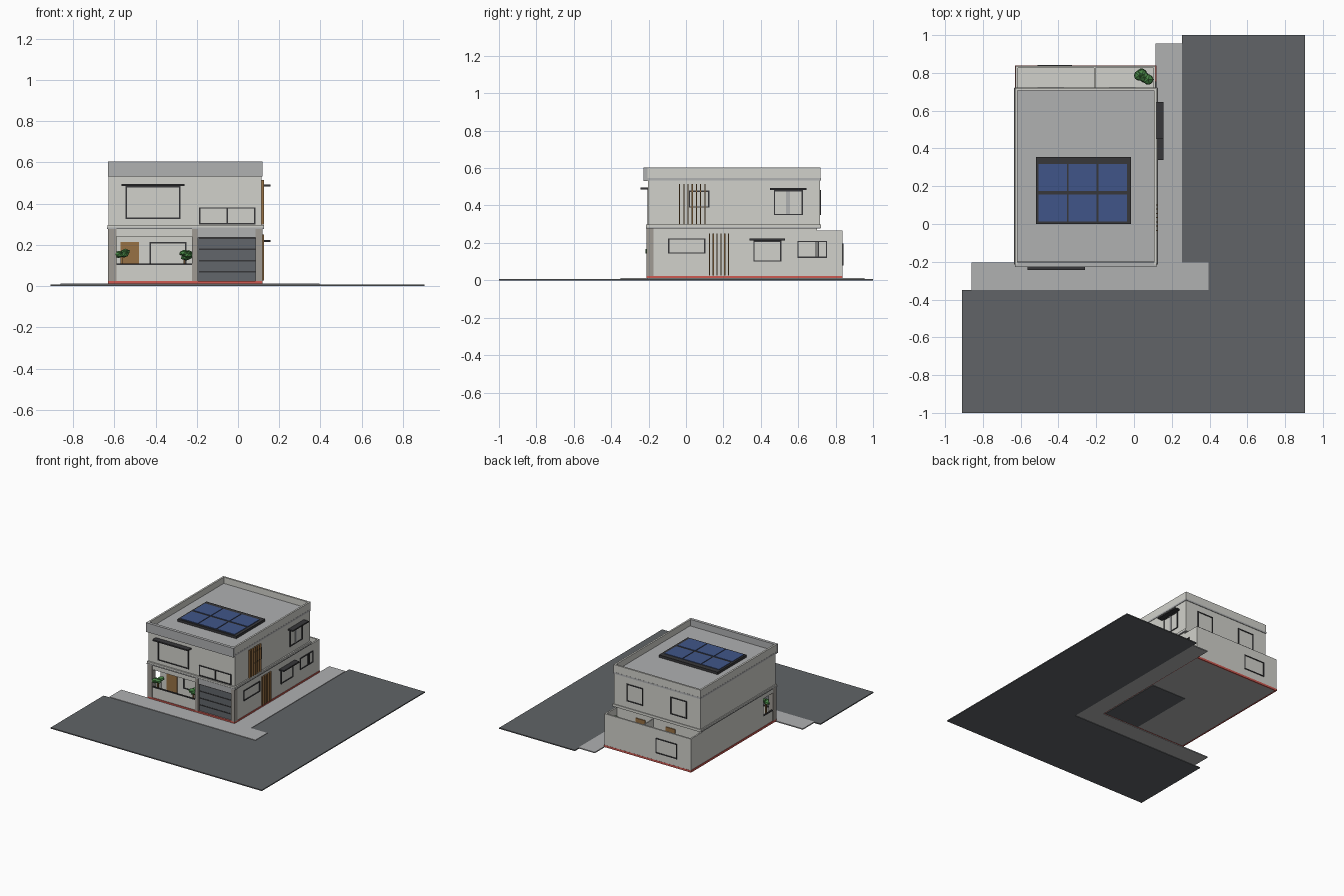
import bpy, bmesh, random
from mathutils import Matrix, Vector

if "Cube" in bpy.data.objects:
    bpy.data.objects.remove(bpy.data.objects["Cube"], do_unlink=True)
random.seed(4)


def material(name, r, g, b):
    m = bpy.data.materials.new(name)
    m.use_nodes = True
    lin = [(c / 255) ** 2.2 for c in (r, g, b)] + [1]
    m.diffuse_color = lin
    m.node_tree.nodes["Principled BSDF"].inputs["Base Color"].default_value = lin
    return m


wall = material("warm white plaster", 208, 208, 202)
concrete = material("grey concrete", 174, 175, 176)
asphalt = material("asphalt", 97, 100, 103)
dark = material("dark metal", 58, 58, 60)
wood = material("wood", 150, 112, 70)
leaf = material("leaf green", 72, 130, 70)
blue = material("solar blue", 66, 86, 135)
red = material("red plinth", 205, 90, 82)
shutter = material("garage grey", 98, 102, 106)
stone = material("stone pillar", 158, 153, 146)


def finish(name, mat, bm):
    mesh = bpy.data.meshes.new(name)
    bm.to_mesh(mesh)
    bm.free()
    mesh.materials.append(mat)
    ob = bpy.data.objects.new(name, mesh)
    bpy.context.collection.objects.link(ob)
    return ob


def boxes(name, mat, *spans):
    """One object made of boxes given as (x0, x1, y0, y1, z0, z1)."""
    bm = bmesh.new()
    for x0, x1, y0, y1, z0, z1 in spans:
        mid = Vector((x0 + x1, y0 + y1, z0 + z1)) / 2
        size = Matrix.Diagonal((abs(x1 - x0), abs(y1 - y0), z1 - z0, 1))
        bmesh.ops.create_cube(bm, size=1, matrix=Matrix.Translation(mid) @ size)
    return finish(name, mat, bm)


def slab_shape(name, mat, outline, z0, z1):
    bm = bmesh.new()
    face = bm.faces.new([bm.verts.new((x, y, z0)) for x, y in outline])
    top = bmesh.ops.extrude_face_region(bm, geom=[face])["geom"]
    verts = [v for v in top if isinstance(v, bmesh.types.BMVert)]
    bmesh.ops.translate(bm, verts=verts, vec=(0, 0, z1 - z0))
    bmesh.ops.recalc_face_normals(bm, faces=bm.faces)
    return finish(name, mat, bm)


def on_side(side, pos, u0, u1, z0, z1, depth):
    """Box span lying on a wall plane and standing out by depth."""
    if side == "right":
        return (pos - 0.002, pos + depth, u0, u1, z0, z1)
    out = -1 if side == "front" else 1
    return (u0, u1, pos - out * 0.002, pos + out * depth, z0, z1)


def window(name, side, pos, u0, u1, z0, z1, mullions=(), awning=False):
    t = 0.007
    bars = [(u0, u1, z0, z0 + t), (u0, u1, z1 - t, z1),
            (u0, u0 + t, z0 + t, z1 - t), (u1 - t, u1, z0 + t, z1 - t)]
    bars += [(m - t / 2, m + t / 2, z0 + t, z1 - t) for m in mullions]
    boxes(name + "_frame", dark, *[on_side(side, pos, *b, 0.005) for b in bars])
    if awning:
        boxes(name + "_awning", dark,
              on_side(side, pos, u0 - 0.02, u1 + 0.02, z1, z1 + 0.01, 0.042))


def plant(name, x, y, z0, z1, r, flat):
    bm = bmesh.new()
    for i in range(7):
        off = Vector([random.uniform(-0.5, 0.5) * r for _ in range(3)])
        off.z *= flat
        mat = Matrix.Translation(Vector((x, y, z1)) + off) @ Matrix.Diagonal((1, 1, flat, 1))
        bmesh.ops.create_icosphere(bm, subdivisions=1, radius=r * 0.62, matrix=mat)
    finish(name + "_leaves", leaf, bm)
    boxes(name + "_trunk", wood, (x - 0.004, x + 0.004, y - 0.004, y + 0.004, z0, z1))


# Ground: street corner and pavement
slab_shape("street", asphalt, [(-0.91, -1), (0.905, -1), (0.905, 1), (0.255, 1),
                               (0.255, -0.35), (-0.91, -0.35)], 0, 0.008)
slab_shape("pavement", concrete, [(-0.86, -0.35), (0.395, -0.35), (0.395, -0.205), (0.255, -0.205),
                                  (0.255, 0.955), (0.115, 0.955), (0.115, -0.205), (-0.86, -0.205)],
           0.004, 0.012)

# Plinth and floors
L, R, F, B = -0.63, 0.115, -0.21, 0.838
boxes("plinth", red, (L, R + 0.003, F, F + 0.01, 0.008, 0.024), (L, R + 0.003, B - 0.01, B, 0.008, 0.024),
      (L, L + 0.01, F, B, 0.008, 0.024), (R - 0.007, R + 0.003, F, B, 0.008, 0.024))
boxes("ground_floor", concrete, (L + 0.01, R - 0.007, F + 0.01, B - 0.01, 0.01, 0.022))
boxes("garage_floor", asphalt, (-0.2, 0.1, F + 0.012, 0.33, 0.007, 0.012))

# Lower storey: living block, garage block and yard walls
boxes("lower_walls", wall, (L + 0.003, -0.2, -0.055, 0.7, 0.02, 0.28), (-0.2, R, -0.19, 0.7, 0.02, 0.28))
boxes("yard_walls", wall, (L + 0.003, R, B - 0.013, B - 0.001, 0.022, 0.267),
      (L + 0.003, L + 0.015, 0.7, B - 0.013, 0.022, 0.267),
      (R - 0.012, R, 0.7, B - 0.013, 0.022, 0.267),
      (-0.213, -0.205, 0.7, B - 0.013, 0.022, 0.262))
boxes("yard_floor", wall, (L + 0.015, R - 0.012, 0.7, B - 0.013, 0.02, 0.03))
boxes("yard_doors", wood, (-0.14, -0.06, 0.699, 0.706, 0.03, 0.23), (-0.4, -0.32, 0.699, 0.706, 0.03, 0.23))
boxes("porch_beams", wall, (-0.59, -0.22, -0.205, -0.185, 0.24, 0.28),
      (L + 0.003, L + 0.02, -0.17, -0.055, 0.24, 0.28))
boxes("garage_beam", concrete, (-0.197, 0.085, -0.208, -0.18, 0.235, 0.28))
boxes("pillars", stone, (L, -0.59, F, -0.17, 0.024, 0.28), (-0.222, -0.195, F, -0.17, 0.024, 0.28),
      (0.085, R + 0.003, F, -0.175, 0.024, 0.28))

# Porch parapet, rail, door and plants
boxes("porch_parapet", wall, (-0.59, -0.222, -0.205, -0.197, 0.024, 0.102),
      (L + 0.004, L + 0.012, -0.17, -0.055, 0.024, 0.102))
boxes("porch_rail", dark, (-0.59, -0.222, -0.207, -0.195, 0.102, 0.109),
      (L + 0.002, L + 0.014, -0.17, -0.055, 0.102, 0.109))
boxes("front_door", wood, (-0.57, -0.48, -0.061, -0.05, 0.024, 0.213))
window("porch_window", "front", -0.055, -0.43, -0.25, 0.08, 0.213)
plant("left_plant", -0.565, -0.175, 0.022, 0.158, 0.042, 0.6)
plant("right_plant", -0.26, -0.175, 0.022, 0.148, 0.044, 0.6)
plant("yard_tree", 0.05, 0.78, 0.03, 0.215, 0.05, 0.8)

# Garage door with dark joints
boxes("garage_door", shutter, (-0.195, 0.085, -0.197, -0.188, 0.024, 0.235))
boxes("garage_joints", dark, *[(-0.19, 0.085, -0.2, -0.196, z, z + 0.007) for z in (0.067, 0.12, 0.174, 0.228)])

# Slab ledge and upper storey
boxes("floor_ledge", wall, (L - 0.003, R + 0.01, -0.213, 0.722, 0.28, 0.297))
boxes("ledge_stripe", concrete, (L - 0.005, R + 0.012, -0.215, 0.72, 0.276, 0.284))
boxes("upper_walls", wall, (L + 0.003, R, -0.202, 0.717, 0.297, 0.545))
boxes("roof", concrete, (L + 0.01, R - 0.01, -0.2, 0.71, 0.545, 0.555))
boxes("parapet", wall, (L, L + 0.014, -0.215, 0.72, 0.545, 0.603), (R - 0.01, R + 0.003, -0.215, 0.72, 0.545, 0.603),
      (L + 0.014, R - 0.01, 0.706, 0.72, 0.545, 0.603))
boxes("parapet_stripe", concrete, (L - 0.001, R + 0.004, -0.21, 0.721, 0.533, 0.546))
boxes("front_fascia", concrete, (L - 0.001, R + 0.004, -0.228, -0.205, 0.532, 0.603))

# Windows
window("front_bedroom", "front", -0.202, -0.545, -0.28, 0.325, 0.485, awning=True)
window("front_wide", "front", -0.202, -0.19, 0.085, 0.299, 0.382, [-0.052])
window("side_stair", "right", R, 0.015, 0.125, 0.388, 0.48)
window("side_bedroom", "right", R, 0.47, 0.625, 0.348, 0.483, awning=True)
window("side_garage", "right", R, -0.096, 0.103, 0.142, 0.224)
window("side_kitchen", "right", R, 0.36, 0.51, 0.1, 0.213, awning=True)
window("side_yard", "right", R, 0.595, 0.755, 0.12, 0.211, [0.695, 0.707])
boxes("side_bedroom_blind", concrete, on_side("right", R, 0.535, 0.555, 0.355, 0.476, 0.003))
for name, x in (("back_left", -0.133), ("back_right", -0.51)):
    window(name, "back", 0.717, x, x + 0.14, 0.348, 0.483)
window("back_yard", "back", B - 0.001, -0.51, -0.327, 0.08, 0.197)

# Wooden fins on the right wall
boxes("upper_fins", wood, *[on_side("right", R, y, y + 0.006, 0.299, 0.515, 0.012)
                            for y in [-0.037 + 0.0225 * i for i in range(7)]])
boxes("lower_fins", wood, *[on_side("right", R, y, y + 0.006, 0.026, 0.25, 0.012)
                            for y in [0.122 + 0.0205 * i for i in range(6)]])

# Solar array: dark tray with two rows of three panels
boxes("solar_tray", dark, (-0.52, -0.015, 0, 0.355, 0.555, 0.574))
boxes("solar_panels", blue, *[(x, x + 0.15, y, y + 0.142, 0.57, 0.578)
                              for x in (-0.506, -0.348, -0.188) for y in (0.014, 0.175)])
